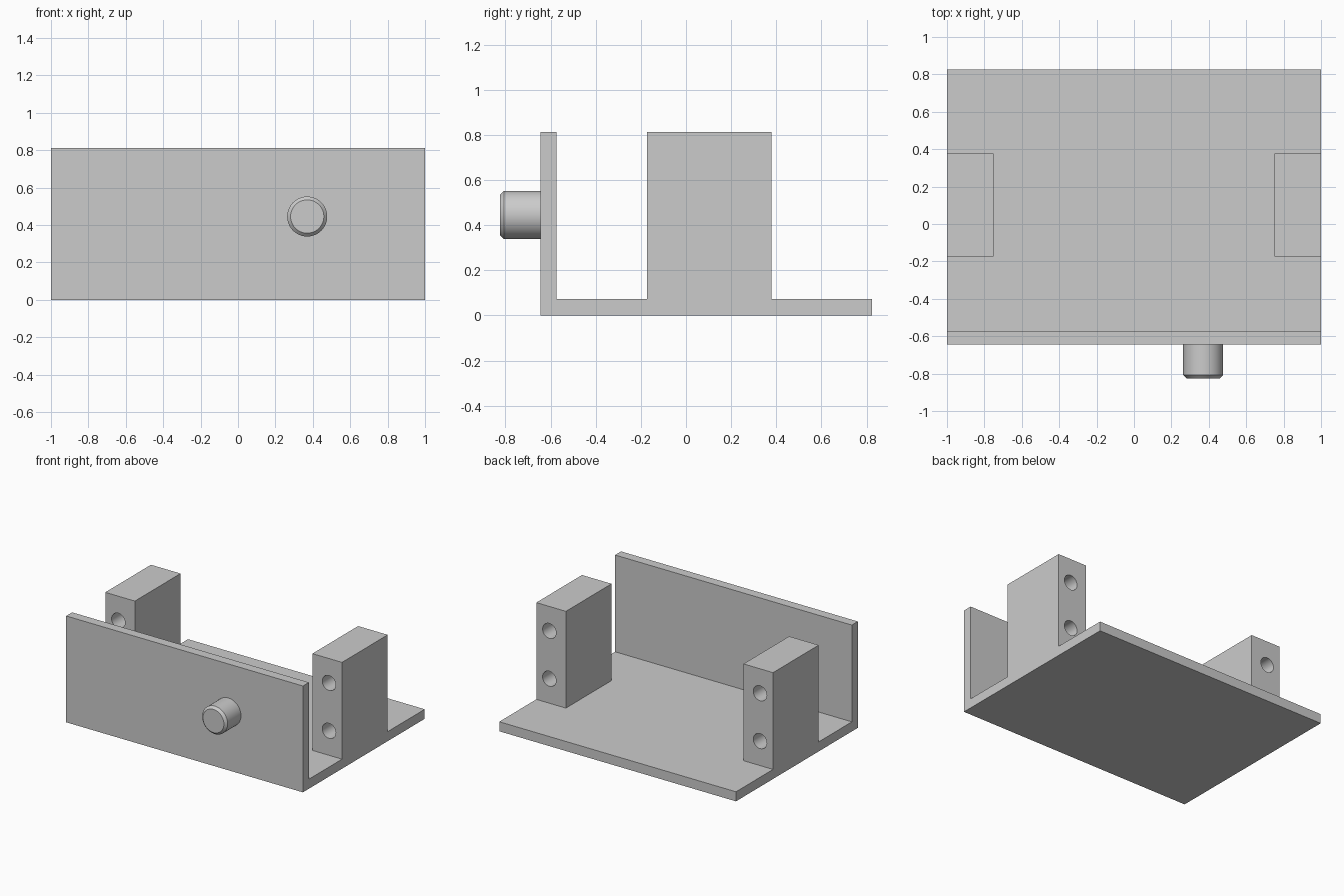
import bpy
import math
from mathutils import Vector

cube = bpy.data.objects.get("Cube")
if cube:
    bpy.data.objects.remove(cube, do_unlink=True)

grey = bpy.data.materials.new("plain_grey")
grey.use_nodes = True
colour = (0.6, 0.6, 0.6, 1)
grey.diffuse_color = colour
grey.node_tree.nodes["Principled BSDF"].inputs["Base Color"].default_value = colour

WIDTH = 1.0        # half width
BACK, FRONT = 0.825, -0.645
PLATE, TOP = 0.073, 0.812
WALL = -0.573      # inner face of the front wall


def box(name, low, high):
    low, high = Vector(low), Vector(high)
    bpy.ops.mesh.primitive_cube_add(size=1, location=(low + high) / 2)
    obj = bpy.context.object
    obj.name = name
    obj.scale = high - low
    bpy.ops.object.transform_apply(location=False, rotation=False, scale=True)
    obj.data.materials.append(grey)
    return obj


def rod(name, x, z, radius, y0, y1):
    """Cylinder lying along y."""
    bpy.ops.mesh.primitive_cylinder_add(
        vertices=48, radius=radius, depth=y1 - y0,
        location=(x, (y0 + y1) / 2, z), rotation=(math.pi / 2, 0, 0))
    obj = bpy.context.object
    obj.name = name
    bpy.ops.object.transform_apply(location=False, rotation=True, scale=False)
    obj.data.materials.append(grey)
    return obj


def activate(obj):
    bpy.ops.object.select_all(action='DESELECT')
    obj.select_set(True)
    bpy.context.view_layer.objects.active = obj


# L-shaped bracket: side profile extruded across the width
profile = [(FRONT, 0), (BACK, 0), (BACK, PLATE), (WALL, PLATE), (WALL, TOP), (FRONT, TOP)]
n = len(profile)
verts = [(x, y, z) for x in (-WIDTH, WIDTH) for y, z in profile]
faces = [tuple(reversed(range(n))), tuple(range(n, 2 * n))]
faces += [(i, (i + 1) % n, (i + 1) % n + n, i + n) for i in range(n)]
mesh = bpy.data.meshes.new("base_bracket")
mesh.from_pydata(verts, [], faces)
mesh.materials.append(grey)
bracket = bpy.data.objects.new("base_bracket", mesh)
bpy.context.collection.objects.link(bracket)

# Mounting blocks, each with two holes running front to back
for side, label in ((-1, "right"), (1, "left")):
    xs = sorted((side * 0.75, side * WIDTH))
    block = box(label + "_mounting_block", (xs[0], -0.173, PLATE), (xs[1], 0.378, TOP))
    for z in (0.26, 0.625):
        cutter = rod("hole_cutter", side * 0.89, z, 0.057, -0.3, 0.5)
        cutter.hide_render = True
        activate(block)
        cut = block.modifiers.new("hole", 'BOOLEAN')
        cut.operation = 'DIFFERENCE'
        cut.solver = 'EXACT'
        cut.object = cutter
        bpy.ops.object.modifier_apply(modifier=cut.name)
        bpy.data.objects.remove(cutter, do_unlink=True)
    activate(block)
    bpy.ops.object.shade_smooth_by_angle(angle=math.radians(30))

# Round knob with a chamfered front rim
knob = rod("front_knob", 0.37, 0.445, 0.107, -0.825, FRONT)
bevel = knob.modifiers.new("rim_chamfer", 'BEVEL')
bevel.width = 0.018
bevel.segments = 1
bevel.limit_method = 'WEIGHT'
weights = knob.data.attributes.new("bevel_weight_edge", 'FLOAT', 'EDGE')
for edge in knob.data.edges:
    if all(knob.data.vertices[v].co.y < 0 for v in edge.vertices):
        weights.data[edge.index].value = 1.0
activate(knob)
bpy.ops.object.modifier_apply(modifier=bevel.name)
bpy.ops.object.shade_smooth_by_angle(angle=math.radians(30))
